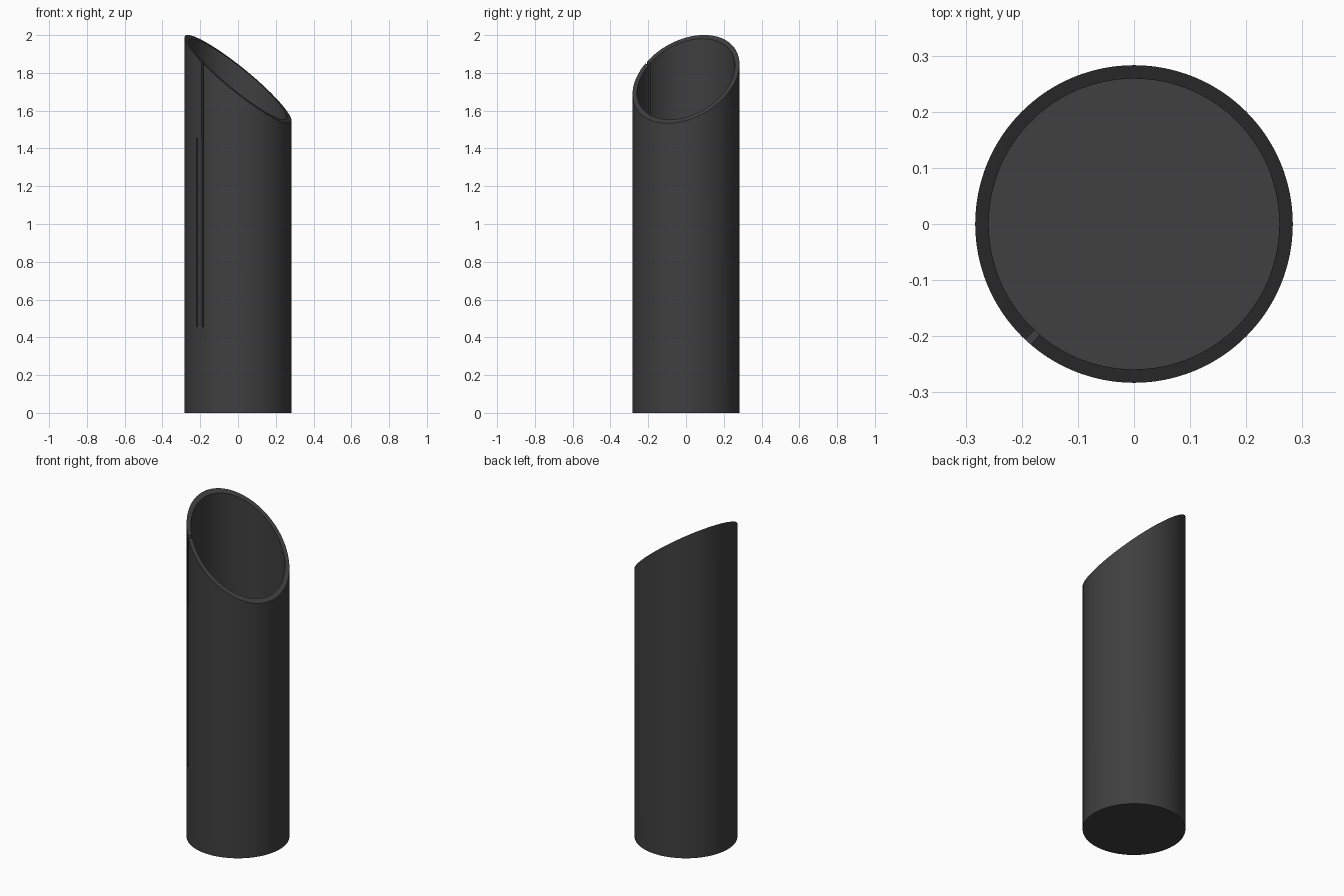
import bpy, bmesh, math

if "Cube" in bpy.data.objects:
    bpy.data.objects.remove(bpy.data.objects["Cube"])

R_OUT, R_IN, SIDES = 0.283, 0.259, 128

charcoal = bpy.data.materials.new("charcoal")
charcoal.diffuse_color = (0.05, 0.05, 0.05, 1)
charcoal.use_nodes = True
charcoal.node_tree.nodes["Principled BSDF"].inputs["Base Color"].default_value = charcoal.diffuse_color


def rim_z(x, y):
    # slanted cut, highest towards -x
    return 1.767 - 0.777 * x + 0.28 * y


def make(name, bm):
    bmesh.ops.recalc_face_normals(bm, faces=bm.faces)
    me = bpy.data.meshes.new(name)
    bm.to_mesh(me)
    bm.free()
    me.materials.append(charcoal)
    ob = bpy.data.objects.new(name, me)
    bpy.context.collection.objects.link(ob)
    return ob


def sector(name, r0, r1, a0, a1, z0, z1):
    # small wedge of a ring, angles in degrees
    bm = bmesh.new()
    n = 6
    for_ring = [(r, a0 + (a1 - a0) * i / n) for r, idx in ((r0, range(n + 1)), (r1, range(n, -1, -1))) for i in idx]
    vs = [bm.verts.new((r * math.cos(math.radians(a)), r * math.sin(math.radians(a)), z0)) for r, a in for_ring]
    f = bm.faces.new(vs)
    ext = bmesh.ops.extrude_face_region(bm, geom=[f])
    for v in ext["geom"]:
        if isinstance(v, bmesh.types.BMVert):
            v.co.z = z1
    return make(name, bm)


# Tube wall with slanted rim
bm = bmesh.new()
rings = []
for r, top in ((R_OUT, False), (R_OUT, True), (R_IN, True), (R_IN, False)):
    ring = []
    for i in range(SIDES):
        a = 2 * math.pi * i / SIDES
        x, y = r * math.cos(a), r * math.sin(a)
        ring.append(bm.verts.new((x, y, rim_z(x, y) if top else 0)))
    rings.append(ring)
for k in range(4):
    a, b = rings[k], rings[(k + 1) % 4]
    for i in range(SIDES):
        j = (i + 1) % SIDES
        bm.faces.new((a[i], a[j], b[j], b[i]))
tube = make("tube_wall", bm)

# Slit through the wall and the shallow groove beside it
slit = sector("slit_cutter", 0.23, 0.32, 226.8, 229.5, 0.455, 2.3)
groove = sector("groove_cutter", R_OUT - 0.005, 0.32, 219.3, 227.5, 0.455, 1.455)
for cutter in (slit, groove):
    mod = tube.modifiers.new(cutter.name, 'BOOLEAN')
    mod.operation = 'DIFFERENCE'
    mod.solver = 'EXACT'
    mod.object = cutter
bpy.context.view_layer.objects.active = tube
tube.select_set(True)
for mod in list(tube.modifiers):
    bpy.ops.object.modifier_apply(modifier=mod.name)
for cutter in (slit, groove):
    bpy.data.objects.remove(cutter, do_unlink=True)

# Floor disc closing the bottom
bm = bmesh.new()
bmesh.ops.create_cone(bm, cap_ends=True, segments=SIDES, radius1=R_IN, radius2=R_IN, depth=0.02)
bmesh.ops.translate(bm, verts=bm.verts, vec=(0, 0, 0.01))
floor = make("floor_disc", bm)

floor.select_set(True)
bpy.ops.object.shade_smooth_by_angle(angle=math.radians(30))
